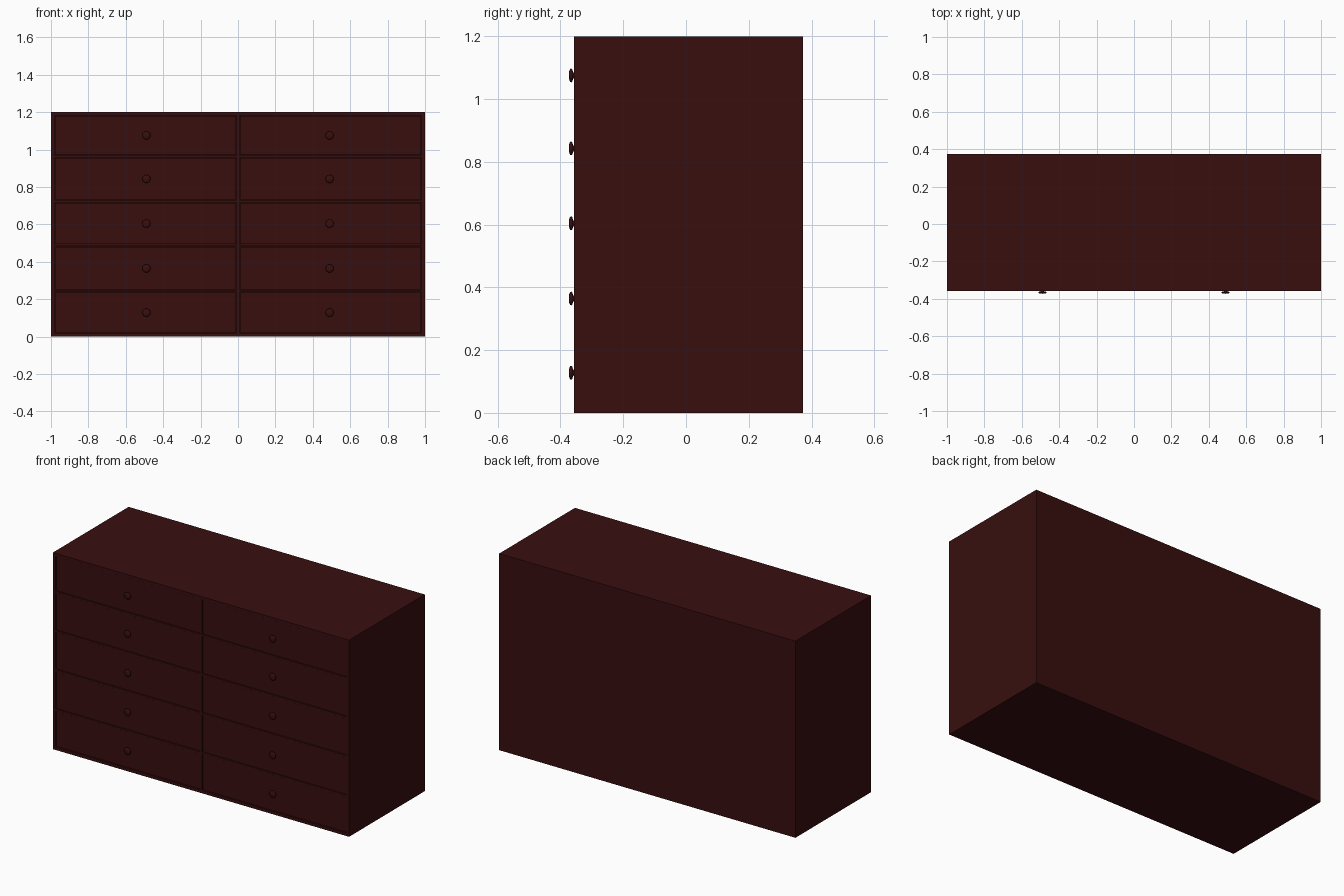
import bpy, bmesh, math
from mathutils import Matrix, Vector

if "Cube" in bpy.data.objects:
    bpy.data.objects.remove(bpy.data.objects["Cube"])

wood = bpy.data.materials.new("dark_mahogany")
wood.diffuse_color = (0.040, 0.0045, 0.0048, 1)
wood.use_nodes = True
wood.node_tree.nodes["Principled BSDF"].inputs["Base Color"].default_value = wood.diffuse_color

FRONT, BACK, H = -0.357, 0.373, 1.2
T = 0.018          # outer board thickness
RECESS = 0.005     # drawer fronts sit slightly behind the frame
GAP = 0.003


def finish(name, bm):
    bmesh.ops.recalc_face_normals(bm, faces=bm.faces)
    me = bpy.data.meshes.new(name)
    bm.to_mesh(me)
    bm.free()
    me.materials.append(wood)
    ob = bpy.data.objects.new(name, me)
    bpy.context.collection.objects.link(ob)
    return ob


def box(name, x0, x1, y0, y1, z0, z1):
    bm = bmesh.new()
    bmesh.ops.create_cube(bm, size=1)
    for v in bm.verts:
        v.co = Vector(((x0 + x1) / 2 + v.co.x * (x1 - x0),
                       (y0 + y1) / 2 + v.co.y * (y1 - y0),
                       (z0 + z1) / 2 + v.co.z * (z1 - z0)))
    return finish(name, bm)


def knob(name, x, y, z):
    # turned profile: (radius, distance out from the drawer front)
    profile = [(0.012, -0.002), (0.009, 0.004), (0.010, 0.008), (0.019, 0.010),
               (0.022, 0.013), (0.021, 0.017), (0.015, 0.020), (0.0, 0.021)]
    bm = bmesh.new()
    vs = [bm.verts.new((r, -d, 0)) for r, d in profile]
    es = [bm.edges.new(p) for p in zip(vs, vs[1:])]
    bmesh.ops.spin(bm, geom=vs + es, cent=(0, 0, 0), axis=(0, 1, 0),
                   angle=2 * math.pi, steps=24)
    bmesh.ops.remove_doubles(bm, verts=bm.verts, dist=1e-5)
    bmesh.ops.transform(bm, matrix=Matrix.Translation((x, y, z)), verts=bm.verts)
    for f in bm.faces:
        f.smooth = True
    return finish(name, bm)


# Carcass boards
box("top_board", -1, 1, FRONT, BACK, H - T, H)
box("bottom_board", -1, 1, FRONT, BACK, 0, T)
box("left_side", -1, -1 + T, FRONT, BACK, T, H - T)
box("right_side", 1 - T, 1, FRONT, BACK, T, H - T)
box("back_panel", -1 + T, 1 - T, BACK - T, BACK, T, H - T)
box("centre_divider", -0.007, 0.007, FRONT, BACK - T, T, H - T)

# Rails, drawers and knobs on both sides
rails = [0.244, 0.485, 0.723, 0.963]
half = 0.006
bounds = [T - half] + rails + [H - T + half]
for side, s in (("left", -1), ("right", 1)):
    xa, xb = sorted((s * 0.007, s * (1 - T)))
    for i, z in enumerate(rails):
        box(f"{side}_rail_{i + 1}", xa, xb, FRONT, BACK - T, z - half, z + half)
    for i in range(5):
        z0, z1 = bounds[i] + half + GAP, bounds[i + 1] - half - GAP
        box(f"{side}_drawer_{i + 1}", xa + GAP, xb - GAP,
            FRONT + RECESS, BACK - 0.05, z0, z1)
        knob(f"{side}_knob_{i + 1}", s * 0.49, FRONT + RECESS, (z0 + z1) / 2)
